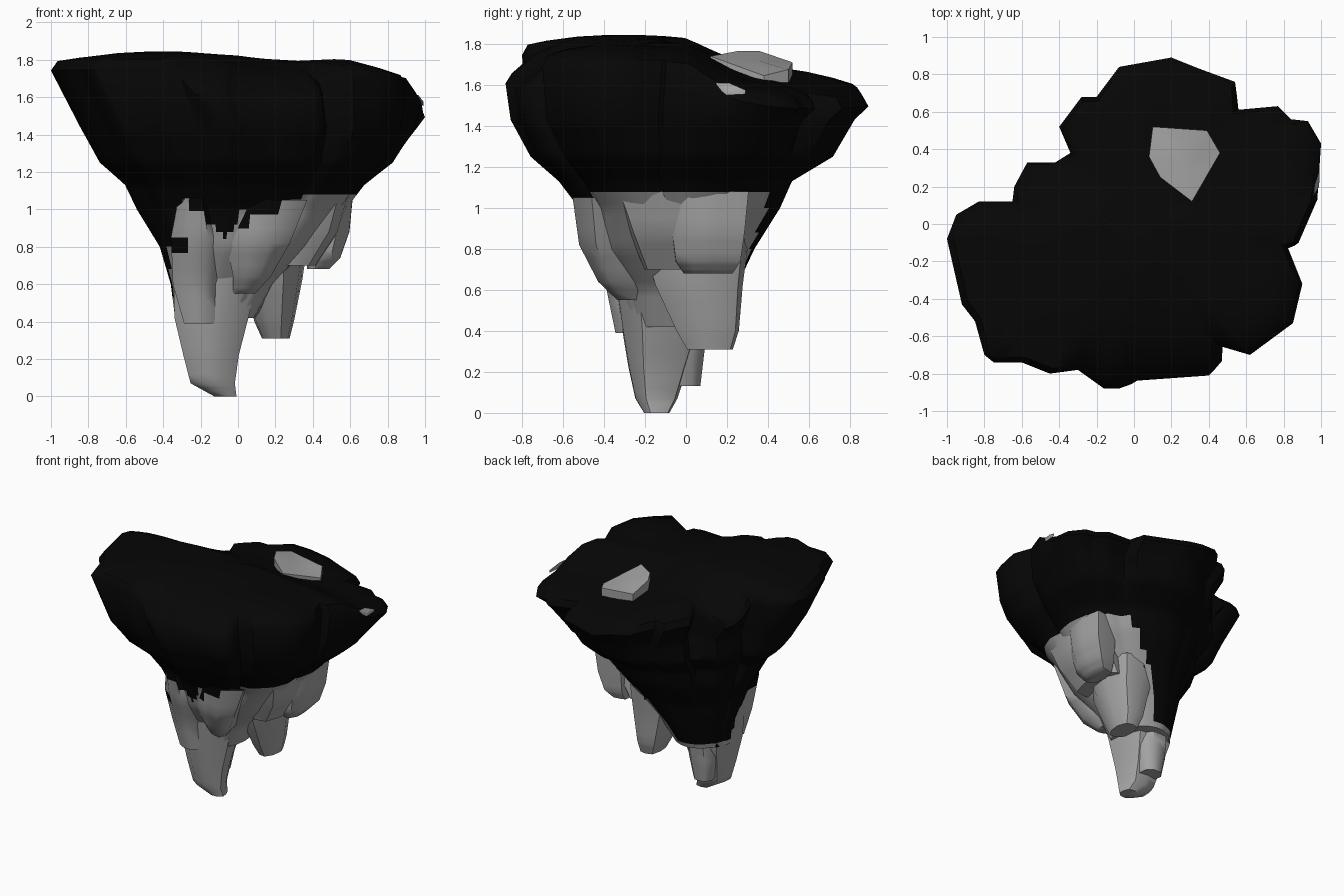
import bpy, bmesh, math, random
from mathutils import Vector

cube = bpy.data.objects.get("Cube")
if cube:
    bpy.data.objects.remove(cube, do_unlink=True)
random.seed(4)


def material(name, value):
    m = bpy.data.materials.new(name)
    m.use_nodes = True
    col = (value, value, value, 1)
    m.diffuse_color = col
    m.node_tree.nodes["Principled BSDF"].inputs["Base Color"].default_value = col
    m.node_tree.nodes["Principled BSDF"].inputs["Roughness"].default_value = 0.9
    return m


BLACK = material("black soil", 0.0018)
GREY = material("grey stone", 0.37)


def clamp(v, lo=0.0, hi=1.0):
    return max(lo, min(hi, v))


def blend(a, b, t):
    return [p + (q - p) * t for p, q in zip(a, b)]


def refine(levels, steps):
    """Insert evenly spaced levels between the given ones."""
    out = []
    for a, b in zip(levels, levels[1:]):
        out += [blend(a, b, k / steps) for k in range(steps)]
    return out + [list(levels[-1])]


def stone_line(c):
    """Grey below a wavy line: deep at the back right, notched at the front."""
    d = Vector((c.x + .06, c.y + .05))
    facing = d.normalized().dot(Vector((-.7, .7))) if d.length else 0
    line = 1.08 - .62 * clamp(facing / .65)
    if c.y < -.1:
        if c.x < -.31:
            line = min(line, .8)
        elif c.x < -.07:
            line = min(line, 1.08 - (c.x + .31))
        else:
            line = min(line, .84 + 1.3 * min(c.x + .07, .1) + .3 * max(c.x - .03, 0))
    return 1 if c.z < line else 0


def loft(name, rings, mats, rule=None, angle=50):
    """Skin a list of equal-length point rings, cap both ends, colour by rule."""
    bm = bmesh.new()
    loops = [[bm.verts.new(p) for p in ring] for ring in rings]
    n = len(loops[0])
    for a, b in zip(loops, loops[1:]):
        for i in range(n):
            j = (i + 1) % n
            bm.faces.new((a[i], a[j], b[j], b[i]))
    for loop in (loops[0], loops[-1]):
        hub = bm.verts.new(sum((v.co for v in loop), Vector()) / n)
        for i in range(n):
            bm.faces.new((loop[i], loop[(i + 1) % n], hub))
    bmesh.ops.recalc_face_normals(bm, faces=bm.faces)
    if rule:
        for f in bm.faces:
            f.material_index = rule(f.calc_center_median())
    me = bpy.data.meshes.new(name)
    bm.to_mesh(me)
    bm.free()
    for m in mats:
        me.materials.append(m)
    ob = bpy.data.objects.new(name, me)
    bpy.context.collection.objects.link(ob)
    for o in bpy.context.selected_objects:
        o.select_set(False)
    bpy.context.view_layer.objects.active = ob
    ob.select_set(True)
    bpy.ops.object.shade_smooth_by_angle(angle=math.radians(angle))


def rock(name, levels, sides=9):
    """Tapered hanging stone; each level is x, y, z, half width, half depth."""
    wob = [1 + random.uniform(-.09, .09) for _ in range(sides)]
    rings = []
    for x, y, z, rx, ry in refine(levels, 3):
        ring = []
        for i in range(sides):
            t = math.tau * (i + 0.3) / sides
            c, s = math.cos(t), math.sin(t)
            k = wob[i] / (abs(c) ** 4 + abs(s) ** 4) ** 0.25
            ring.append((x + rx * c * k, y + ry * s * k, z))
        rings.append(ring)
    loft(name, rings, [BLACK, GREY], stone_line)


# Lobed rim of the island, seen from above
OUTLINE = [(-1, -.08), (-.95, .05), (-.83, .12), (-.65, .12), (-.64, .2), (-.57, .33),
           (-.42, .33), (-.34, .38), (-.4, .52), (-.28, .68), (-.2, .68), (-.08, .84),
           (.2, .89), (.35, .83), (.54, .76), (.55, .61), (.77, .63), (.84, .56),
           (.93, .55), (1, .43), (.98, .13), (.88, -.1), (.82, -.12), (.9, -.32),
           (.85, -.53), (.62, -.7), (.45, -.65), (.45, -.75), (.4, -.81), (-.02, -.84),
           (-.08, -.88), (-.16, -.88), (-.3, -.78), (-.45, -.8), (-.6, -.74),
           (-.75, -.74), (-.8, -.7), (-.85, -.52), (-.92, -.43)]
RIM = refine(OUTLINE + OUTLINE[:1], 2)[:-1]


def bump(x, y, cx, cy, spread):
    return math.exp(-((x - cx) ** 2 + (y - cy) ** 2) / spread)


def ground(x, y):
    """Height of the top, falling to the back and the left-hand side."""
    back, side = max(y, 0), max(x, 0)
    lump = .03 * bump(x, y, -.4, -.3, .15) + .04 * bump(x, y, .55, -.4, .06)
    hollow = .1 * bump(x, y, -.55, .28, .03) + .07 * bump(x, y, .15, -.6, .06)
    fall = .4 * min(back, .25) + .15 * max(back - .25, 0)
    return 1.815 + lump - hollow - fall - .09 * side - min(.2 * back * side, .03)


def edge_drop(x, y):
    """The front lobe's rim sits lower than the corner blocks beside it."""
    front = clamp((x + .35) * 8) * clamp((.6 - x) * 5) * clamp(-y * 3 - 1.2)
    return .13 * front + .025


# Cone of the island: z, x scale, y scale, x shift, y shift, roundness
PROFILE = [(.42, .24, .25, -.12, -.06, .8), (.6, .31, .32, -.08, -.04, .8),
           (.8, .45, .45, -.01, -.06, .75), (1.0, .61, .56, .02, -.03, .65),
           (1.13, .69, .65, .04, -.05, .55), (1.25, .83, .84, .05, -.02, .4),
           (1.43, .91, .95, .06, -.02, .1)]
rings = []
for z, sx, sy, ox, oy, soft in refine(PROFILE, 5):
    ring = []
    for x, y in RIM:
        k = 1 - soft + soft * .88 / math.hypot(x, y)
        ring.append((x * k * sx + ox, y * k * sy + oy, z))
    rings.append(ring)
rings.append([(x, y, ground(x, y) - .05 - edge_drop(x, y)) for x, y in RIM])
for s, fall in ((.965, 1), (.85, .4), (.7, 0), (.55, 0), (.4, 0), (.2, 0)):
    rings.append([(x * s, y * s, ground(x * s, y * s) - fall * edge_drop(x, y))
                  for x, y in RIM])
loft("island_body", rings, [BLACK, GREY], stone_line, 45)

# Stones hanging beneath
rock("main_spire", [(-.12, -.12, .72, .24, .22), (-.15, -.11, .42, .2, .19),
                    (-.15, -.13, .22, .15, .14), (-.14, -.14, .07, .12, .1),
                    (-.07, -.14, 0, .06, .06)])
rock("back_spire", [(-.15, -.02, .5, .13, .14), (-.16, .01, .3, .12, .08),
                    (-.16, .01, .13, .08, .06)], 7)
rock("front_right_stone", [(-.23, -.32, 1.06, .09, .2), (-.22, -.3, .85, .14, .17),
                           (-.23, -.25, .6, .12, .13), (-.21, -.27, .39, .08, .07)])
rock("front_stone", [(.14, -.36, 1.05, .22, .18), (.1, -.35, .82, .17, .16),
                     (.07, -.3, .64, .1, .12), (.03, -.26, .55, .06, .07)])
rock("side_stone", [(.43, -.06, 1.08, .17, .28), (.39, -.03, .88, .15, .24),
                    (.3, 0, .7, .12, .2)], 11)
rock("outer_side_stone", [(.49, .11, 1.08, .13, .2), (.48, .11, .88, .12, .18),
                          (.46, .11, .74, .09, .16), (.43, .11, .68, .06, .12)])
rock("lower_side_stone", [(.16, .05, .85, .2, .26), (.18, .07, .62, .15, .21),
                          (.19, .11, .4, .1, .15), (.2, .12, .31, .07, .11)])


# Bare stone showing through the top, and a chip on the rim
def slab(name, points, depth):
    base = [(x, y, z - depth) for x, y, z in points]
    heart = sum((Vector(p) for p in points), Vector()) / len(points)
    inner = [Vector(p).lerp(heart, .5) for p in points]
    loft(name, [base, points, inner], [GREY])


slab("top_stone", [(.1, .52, 1.71), (.39, .5, 1.675), (.46, .38, 1.645),
                   (.31, .12, 1.74), (.14, .25, 1.765), (.08, .36, 1.765)], .1)
slab("rim_chip", [(.96, .15, 1.61), (.965, .21, 1.61), (.992, .29, 1.575),
                  (.99, .2, 1.57)], .02)
